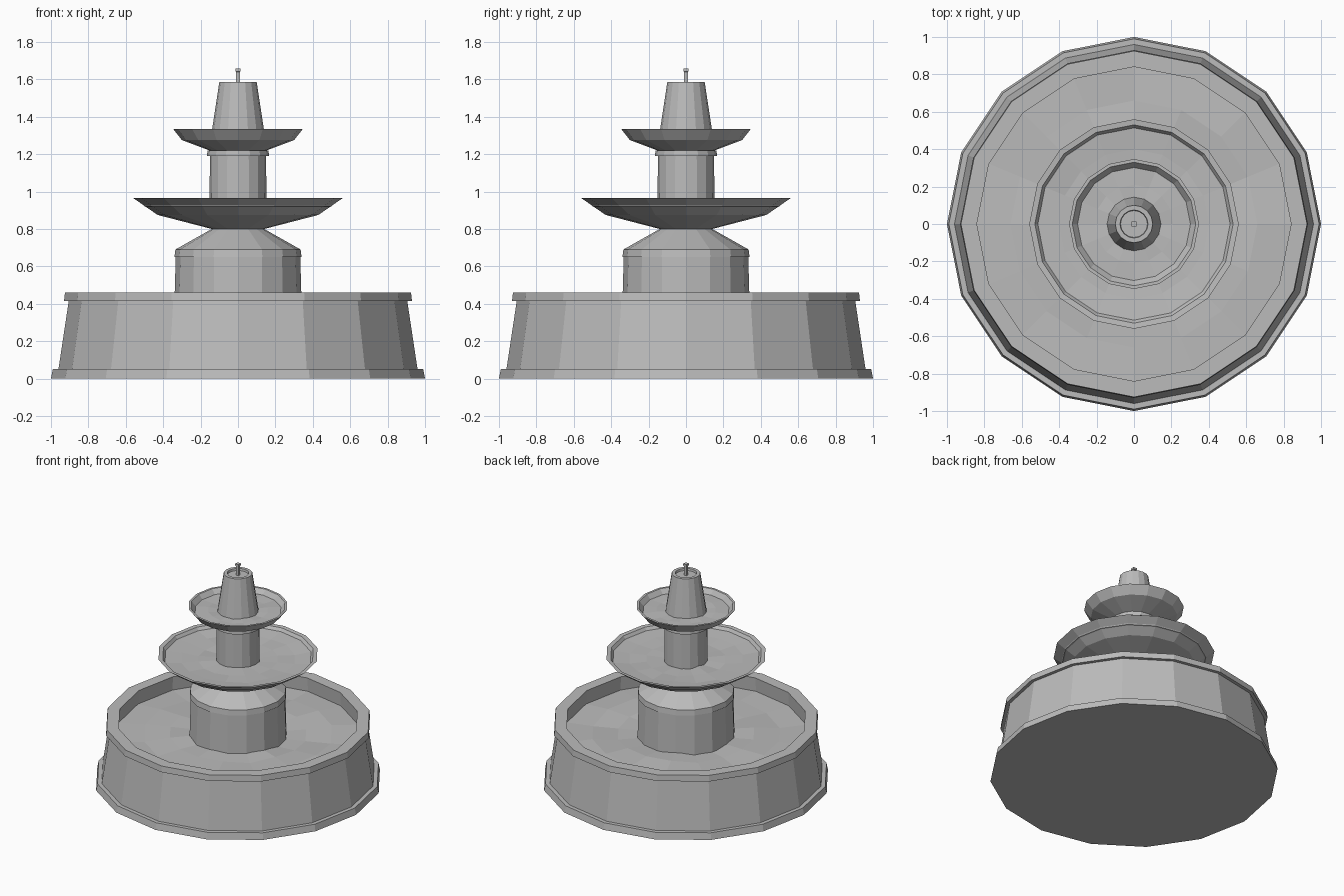
import bpy, bmesh, math, random

cube = bpy.data.objects.get("Cube")
if cube:
    bpy.data.objects.remove(cube)

random.seed(4)
SIDES = 16

stone = bpy.data.materials.new("grey stone")
stone.use_nodes = True
stone.diffuse_color = (0.5, 0.5, 0.5, 1)
stone.node_tree.nodes["Principled BSDF"].inputs["Base Color"].default_value = (0.5, 0.5, 0.5, 1)


def lathe(name, profile, sides=SIDES, turn=0.0, ripple=0.0):
    """Spin (radius, height) points round z; radius 0 makes a pole."""
    bm = bmesh.new()
    rings = []
    for i, (r, z) in enumerate(profile):
        if r == 0:
            rings.append([bm.verts.new((0, 0, z))] * sides)
            continue
        ring = []
        for k in range(sides):
            a = 2 * math.pi * k / sides + turn
            # Only the inner rings of water are disturbed
            dz = random.uniform(-ripple, ripple) if i < len(profile) - 1 else 0
            ring.append(bm.verts.new((r * math.cos(a), r * math.sin(a), z + dz)))
        rings.append(ring)
    for low, high in zip(rings, rings[1:]):
        for k in range(sides):
            n = (k + 1) % sides
            corners = list(dict.fromkeys((low[k], low[n], high[n], high[k])))
            bm.faces.new(corners)
    if not ripple:
        bmesh.ops.recalc_face_normals(bm, faces=bm.faces)
    else:
        for f in bm.faces:
            f.normal_update()
            if f.normal.z < 0:
                f.normal_flip()
    mesh = bpy.data.meshes.new(name)
    bm.to_mesh(mesh)
    bm.free()
    mesh.materials.append(stone)
    obj = bpy.data.objects.new(name, mesh)
    bpy.context.collection.objects.link(obj)
    return obj


# Main pool: plinth, sloping wall, overhanging rim and hollow inside
lathe("pool_basin", [(0, 0), (1, 0), (0.99, 0.05), (0.96, 0.05), (0.905, 0.415),
                     (0.93, 0.415), (0.925, 0.46), (0.84, 0.46), (0.85, 0.3), (0, 0.3)])
lathe("pool_water", [(0.3, 0.355), (0.48, 0.355), (0.66, 0.355), (0.848, 0.355)], ripple=0.012)

# Pedestal with collar and sloping shoulder
lathe("pedestal", [(0, 0.3), (0.343, 0.3), (0.333, 0.65), (0.34, 0.65),
                   (0.335, 0.69), (0.14, 0.8), (0, 0.8)])

# Wide middle bowl
lathe("middle_bowl", [(0, 0.8), (0.14, 0.8), (0.43, 0.875), (0.56, 0.965),
                      (0.53, 0.962), (0.5, 0.92), (0.4, 0.89), (0, 0.89)])
lathe("middle_water", [(0.13, 0.925), (0.28, 0.925), (0.4, 0.93), (0.515, 0.94)], ripple=0.007)

# Column and its collar
lathe("column", [(0, 0.88), (0.153, 0.88), (0.15, 1.19), (0.166, 1.19),
                 (0.163, 1.22), (0, 1.22)])

# Small upper bowl
lathe("upper_bowl", [(0, 1.215), (0.14, 1.215), (0.3, 1.275), (0.347, 1.335),
                     (0.33, 1.335), (0.29, 1.285), (0, 1.27)])
lathe("upper_water", [(0.12, 1.3), (0.21, 1.3), (0.305, 1.3)], ripple=0.006)

# Tapered top with a shallow recess, and the square water nozzle
lathe("top_cone", [(0, 1.27), (0.148, 1.27), (0.1, 1.585), (0.075, 1.585),
                   (0.072, 1.57), (0, 1.57)])
lathe("nozzle", [(0, 1.56), (0.015, 1.56), (0.015, 1.64), (0.02, 1.642),
                 (0.02, 1.657), (0, 1.657)], sides=4, turn=math.pi / 4)
